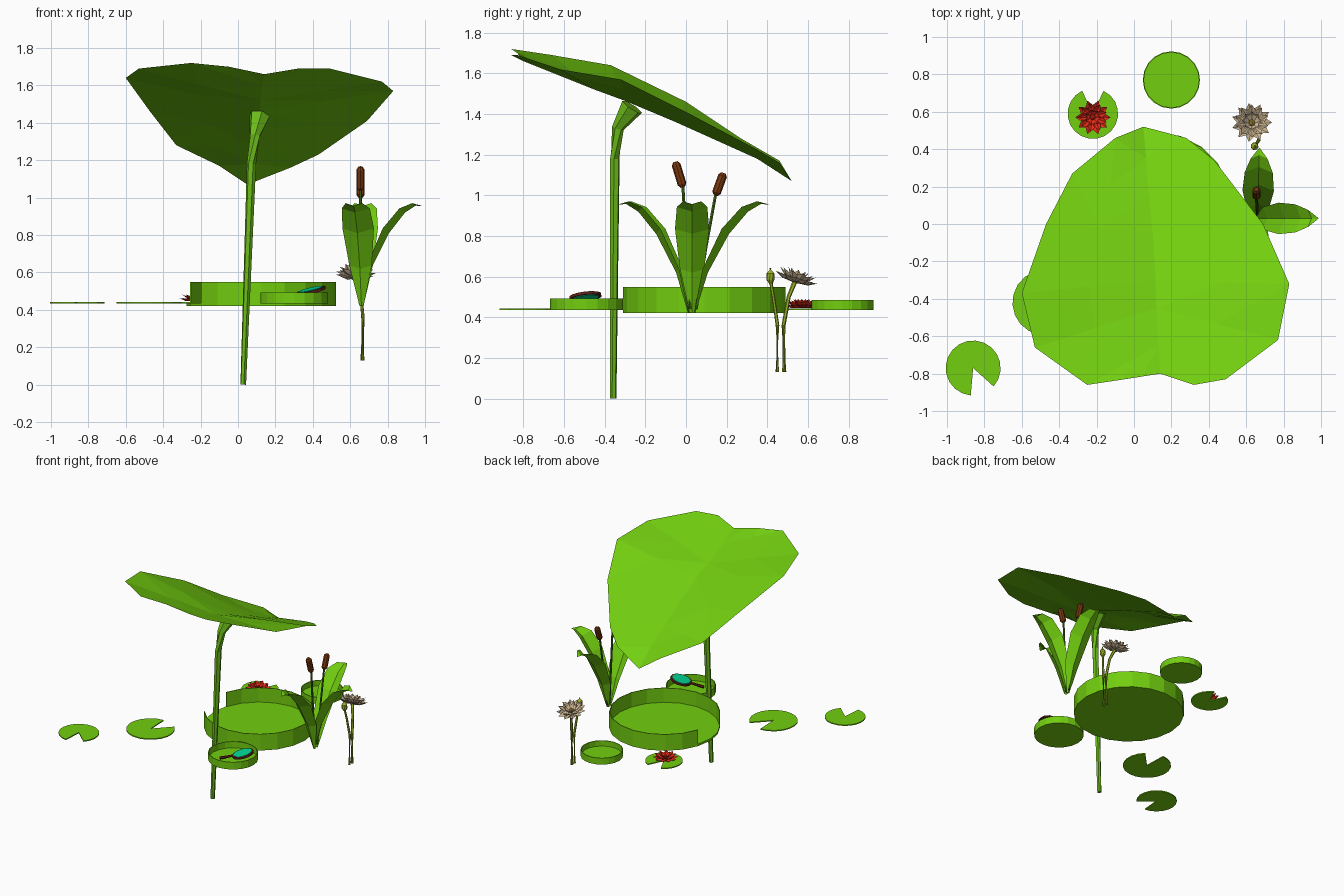
import bpy, bmesh
from math import sin, cos, radians, pi
from mathutils import Vector, Matrix

if "Cube" in bpy.data.objects:
    bpy.data.objects.remove(bpy.data.objects["Cube"])


def mat(name, rgb):
    m = bpy.data.materials.new(name)
    m.diffuse_color = (*rgb, 1)
    m.use_nodes = True
    m.node_tree.nodes["Principled BSDF"].inputs["Base Color"].default_value = m.diffuse_color
    return m


GREEN = mat("leaf_green", (0.17, 0.62, 0.005))
STEM = mat("stem_green", (0.15, 0.5, 0.01))
REED = mat("reed_dark_green", (0.06, 0.18, 0.01))
OLIVE = mat("olive_green", (0.33, 0.45, 0.02))
BROWN = mat("cattail_brown", (0.2, 0.04, 0.005))
WOOD = mat("mirror_wood", (0.12, 0.015, 0.01))
TEAL = mat("mirror_glass", (0.0, 0.7, 0.3))
RED = mat("petal_red", (0.85, 0.025, 0.01))
CREAM = mat("petal_cream", (0.68, 0.52, 0.32))
YELLOW = mat("flower_heart", (0.5, 0.36, 0.03))


def finish(name, bm, material):
    me = bpy.data.meshes.new(name)
    bm.to_mesh(me)
    bm.free()
    ob = bpy.data.objects.new(name, me)
    me.materials.append(material)
    bpy.context.collection.objects.link(ob)
    return ob


def tube(name, pts, radii, material, sides=6):
    bm = bmesh.new()
    pts = [Vector(p) for p in pts]
    rings = []
    for i, p in enumerate(pts):
        t = pts[min(i + 1, len(pts) - 1)] - pts[max(i - 1, 0)]
        q = t.to_track_quat('Z', 'Y')
        rings.append([bm.verts.new(p + q @ Vector((cos(2 * pi * k / sides), sin(2 * pi * k / sides), 0)) * radii[i])
                      for k in range(sides)])
    for a, b in zip(rings, rings[1:]):
        for k in range(sides):
            n = (k + 1) % sides
            bm.faces.new((a[k], a[n], b[n], b[k]))
    bm.faces.new(rings[0][::-1])
    bm.faces.new(rings[-1])
    return finish(name, bm, material)


def grid(name, rows, material):
    bm = bmesh.new()
    vs = [[bm.verts.new(p) for p in row] for row in rows]
    for a, b in zip(vs, vs[1:]):
        for k in range(len(a) - 1):
            bm.faces.new((a[k], a[k + 1], b[k + 1], b[k]))
    bmesh.ops.remove_doubles(bm, verts=bm.verts, dist=1e-4)
    bmesh.ops.triangulate(bm, faces=bm.faces)
    return finish(name, bm, material)


def pad(name, x, y, r, z0=0.435, z1=0.443, notch=None, rim=None, gap=(0, 0), sides=20):
    """Flat pad with optional wedge notch, or a tray with a thin upright rim."""
    bm = bmesh.new()

    def at(deg, z, rad=r):
        return bm.verts.new((x + rad * cos(radians(deg)), y + rad * sin(radians(deg)), z))
    if notch:
        span = 360 - (notch[1] - notch[0])
        angs = [notch[1] + span * i / 17 for i in range(18)]
    else:
        angs = [360 * i / sides for i in range(sides)]
    low, top = [[at(a, z) for a in angs] for z in (z0, z1)]
    if notch:
        low.append(bm.verts.new((x, y, z0)))
        top.append(bm.verts.new((x, y, z1)))
    n = len(low)
    bm.faces.new(low[::-1])
    bm.faces.new(top)
    for k in range(n):
        j = (k + 1) % n
        bm.faces.new((low[k], low[j], top[j], top[k]))
    if rim:
        step = 360 / sides
        count = round((360 - (gap[1] - gap[0])) / step)
        prof = [(r, z0), (r, rim), (r - 0.006, rim), (r - 0.006, z1)]
        wall = [[at(gap[1] + step * i, z, rad) for rad, z in prof] for i in range(count + 1)]
        for a, b in zip(wall, wall[1:]):
            for k in range(3):
                bm.faces.new((a[k], b[k], b[k + 1], a[k + 1]))
        if gap[0] != gap[1]:
            bm.faces.new(wall[0])
            bm.faces.new(wall[-1][::-1])
    return finish(name, bm, GREEN)


def lotus(name, centre, radius, tilt, material, layers):
    """Rings of folded pointed petals: (count, length, lift angle)."""
    bm = bmesh.new()
    base = Matrix.Translation(centre) @ Matrix.Rotation(tilt, 4, 'X')
    for li, (count, length, lift) in enumerate(layers):
        for k in range(count):
            m = base @ Matrix.Rotation(2 * pi * (k + 0.5 * li) / count, 4, 'Z') @ Matrix.Rotation(-radians(lift), 4, 'Y')
            L = radius * length
            w = L * 0.25
            b, l, c, r, t = [bm.verts.new(m @ Vector(p)) for p in
                             ((0, 0, 0), (L * .62, w, L * .1), (L * .6, 0, -L * .03), (L * .62, -w, L * .1), (L, 0, L * .12))]
            for f in ((b, c, l), (b, r, c), (l, c, t), (c, r, t)):
                bm.faces.new(f)
    ob = finish(name, bm, material)
    heart = bmesh.new()
    bmesh.ops.create_icosphere(heart, subdivisions=1, radius=radius * 0.17,
                               matrix=base @ Matrix.Translation((0, 0, radius * 0.2)))
    finish(name + "_heart", heart, YELLOW if material is CREAM else RED)
    return ob


# Canopy leaf: left edge, midrib and right edge lofted together
left = [(-.05, -.83, 1.70), (-.25, -.86, 1.72), (-.53, -.66, 1.69), (-.60, -.37, 1.64),
        (-.47, 0, 1.46), (-.33, .27, 1.28), (-.10, .46, 1.17), (.05, .52, 1.07)]
rib = [(.14, -.80, 1.66), (.13, -.65, 1.60), (.12, -.45, 1.52), (.115, -.30, 1.465),
       (.10, -.05, 1.36), (.08, .15, 1.27), (.065, .35, 1.18), (.05, .52, 1.07)]
right = [(.32, -.86, 1.69), (.49, -.83, 1.69), (.77, -.62, 1.62), (.83, -.32, 1.57),
         (.69, 0, 1.41), (.43, .34, 1.23), (.28, .46, 1.16), (.05, .52, 1.07)]
rows = []
for l, c, r in zip(left, rib, right):
    l, c, r = Vector(l), Vector(c), Vector(r)
    rows.append([l, (l + c) / 2, c, (c + r) / 2, r])
grid("canopy_leaf", rows, GREEN)
tube("canopy_stem", [(.028, -.358, 0), (.072, -.35, 1.18), (.09, -.335, 1.33), (.115, -.265, 1.435)],
     [.016, .025, .03, .058], STEM)

# Trays and flat lily pads
pad("large_tray_pad", .125, .09, .40, z0=.42, z1=.436, rim=.55, gap=(162, 216))
pad("front_tray_pad", .30, -.49, .18, rim=.493)
pad("back_tray_pad", .20, .77, .153, rim=.486)
pad("lily_pad_far", -.86, -.77, .147, notch=(265, 318))
pad("lily_pad_near", -.475, -.42, .175, notch=(46, 92))
pad("lily_pad_flower", -.22, .59, .135, notch=(65, 115))

# Hand mirror leaning in the front tray
tip, face = Vector((.24, -.57, .458)), Vector((.39, -.495, .502))
axis = (face - tip).normalized()
normal = (Vector((0, 0, 1)) - axis * axis.z).normalized()
turn = Matrix.Translation(face) @ normal.to_track_quat('Z', 'Y').to_matrix().to_4x4()
for name, r, d, m in (("mirror_frame", .08, .014, WOOD), ("mirror_glass", .068, .02, TEAL)):
    bm = bmesh.new()
    bmesh.ops.create_cone(bm, cap_ends=True, segments=14, radius1=r, radius2=r, depth=d, matrix=turn)
    finish(name, bm, m)
tube("mirror_handle", [tip, face - axis * .07], [.011, .008], WOOD)

# Broad reed blades: outward distance, height, half width
blade = [(.0, .42, .012), (.06, .62, .06), (.16, .81, .084), (.25, .92, .075), (.31, .957, .045), (.35, .955, .0)]
for name, origin, d, size in (("reed_blade_side", (.655, .03), (1, 0), .95),
                              ("reed_blade_back", (.66, .045), (.03, 1), 1.04),
                              ("reed_blade_front", (.66, .01), (-.14, -1), .98)):
    out, side = Vector((*d, 0)), Vector((-d[1], d[0], 0))
    rows = []
    for dist, z, w in blade:
        c = Vector((*origin, z)) + out * dist * size
        lift = Vector((0, 0, w * .3)) - out * w * .4
        rows.append([c + side * w + lift, c, c - side * w + lift])
    rows[-1] = [rows[-1][1]] * 3
    grid(name, rows, GREEN)

# Cattails
for i, (y0, ya, za, yb, zb) in enumerate(((.02, -.015, 1.04, -.053, 1.165), (.05, .145, 1.0, .185, 1.11))):
    a, b = Vector((.655, ya, za)), Vector((.655, yb, zb))
    tube(f"cattail_stem_{i + 1}", [(.66, y0, .44), (.657, (y0 + ya) / 2, .74), a], [.008] * 3, REED)
    tube(f"cattail_head_{i + 1}", [a, a.lerp(b, .12), a.lerp(b, .88), b], [.011, .022, .022, .011], BROWN, 8)

# Water flowers
lotus("red_flower", (-.22, .57, .446), .095, 0, RED, ((10, 1, 3), (9, .9, 18), (7, .65, 38)))
lotus("cream_flower", (.63, .535, .57), .112, -.3, CREAM, ((11, 1, 8), (10, .95, 24), (8, .75, 45)))
tube("cream_flower_stem", [(.665, .483, .13), (.668, .48, .36), (.655, .505, .5), (.63, .535, .575)],
     [.011, .01, .01, .012], OLIVE)
tube("bud_stem", [(.665, .449, .13), (.668, .45, .36), (.655, .43, .5), (.645, .417, .575)],
     [.009, .009, .008, .008], OLIVE)
tube("flower_bud", [(.646, .418, .565), (.645, .416, .585), (.645, .415, .615), (.645, .415, .642)],
     [.009, .021, .02, .005], OLIVE, 8)
